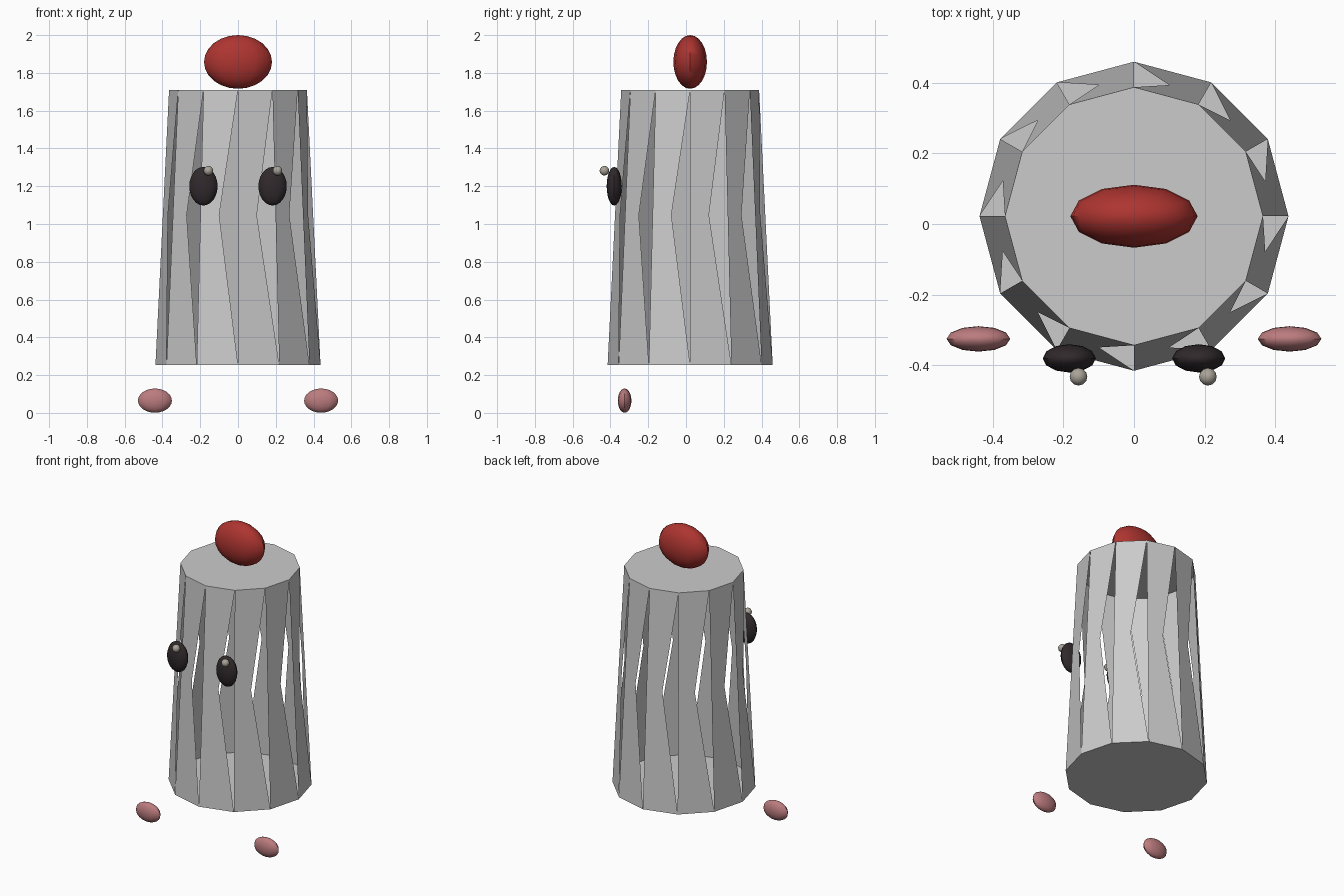
import bpy, bmesh
from math import cos, sin, pi

if "Cube" in bpy.data.objects:
    bpy.data.objects.remove(bpy.data.objects["Cube"])


def material(name, rgb):
    m = bpy.data.materials.new(name)
    m.diffuse_color = (*rgb, 1)
    m.use_nodes = True
    m.node_tree.nodes["Principled BSDF"].inputs["Base Color"].default_value = m.diffuse_color
    return m


red = material("red", (0.42, 0.035, 0.03))
pink = material("pink", (0.5, 0.2, 0.21))
dark = material("dark", (0.03, 0.022, 0.024))
glint = material("glint", (0.4, 0.37, 0.32))


def ellipsoid(name, loc, radii, mat, segments=12, rings=12):
    bpy.ops.mesh.primitive_uv_sphere_add(segments=segments, ring_count=rings, radius=1, location=loc)
    ob = bpy.context.object
    ob.name = name
    ob.scale = radii
    bpy.ops.object.transform_apply(location=False, rotation=False, scale=True)
    ob.data.materials.append(mat)
    bpy.ops.object.shade_smooth_by_angle(angle=pi / 4)
    return ob


# Body: 12-sided tapered drum, each side a crossed quad leaving a slit on one side
N, CY = 12, 0.022
bm = bmesh.new()


def ring(r, z):
    return [bm.verts.new((r * cos(2 * pi * i / N), CY + r * sin(2 * pi * i / N), z)) for i in range(N)]


bottom, top = ring(0.437, 0.253), ring(0.365, 1.71)
for i in range(N):
    j = (i + 1) % N
    bm.faces.new((bottom[i], bottom[j], top[i]))
    bm.faces.new((bottom[i], top[i], top[j]))
bm.faces.new(top)
bm.faces.new(bottom[::-1])
mesh = bpy.data.meshes.new("body")
bm.to_mesh(mesh)
bm.free()
bpy.context.collection.objects.link(bpy.data.objects.new("body", mesh))

# Crest on top
ellipsoid("crest", (0, CY, 1.858), (0.18, 0.089, 0.142), red)

# Eyes, glints (both shifted the same way) and feet
for side, s in (("left", -1), ("right", 1)):
    ellipsoid(f"{side}_eye", (0.183 * s, -0.38, 1.2), (0.075, 0.04, 0.102), dark)
    ellipsoid(f"{side}_eye_glint", (0.183 * s + 0.026, -0.432, 1.282), (0.025, 0.025, 0.025), glint)
    ellipsoid(f"{side}_foot", (0.44 * s, -0.325, 0.065), (0.09, 0.036, 0.064), pink)
